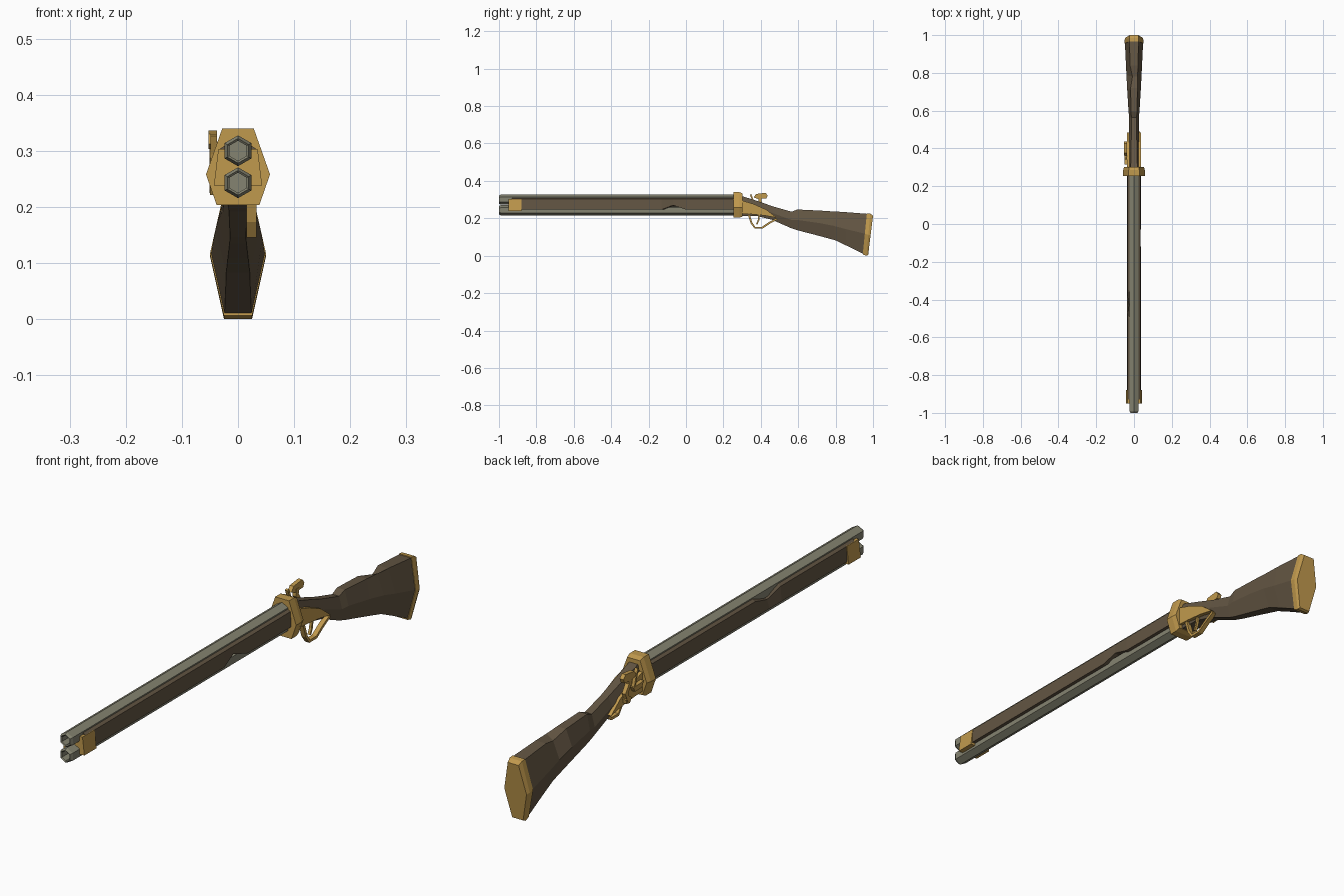
import bpy, bmesh, math
from mathutils import Vector


def material(name, rgb):
    m = bpy.data.materials.new(name)
    m.diffuse_color = (*rgb, 1)
    return m


WOOD = material("dark_wood", (0.125, 0.092, 0.056))
BRASS = material("brass", (0.53, 0.32, 0.075))
STEEL = material("grey_steel", (0.235, 0.23, 0.165))


def finish(name, bm, mat):
    bmesh.ops.recalc_face_normals(bm, faces=bm.faces)
    me = bpy.data.meshes.new(name)
    bm.to_mesh(me)
    bm.free()
    me.materials.append(mat)
    ob = bpy.data.objects.new(name, me)
    bpy.context.collection.objects.link(ob)
    return ob


def loft(name, sections, mat):
    """Skin rings of equal point count, with end caps."""
    bm = bmesh.new()
    rings = [[bm.verts.new(p) for p in s] for s in sections]
    n = len(rings[0])
    for a, b in zip(rings, rings[1:]):
        for i in range(n):
            j = (i + 1) % n
            bm.faces.new((a[i], a[j], b[j], b[i]))
    bm.faces.new(rings[0])
    bm.faces.new(rings[-1])
    return finish(name, bm, mat)


def plate(name, yz, x0, x1, mat):
    """Side profile in (y, z) extruded across x."""
    return loft(name, [[(x, y, z) for y, z in yz] for x in (x0, x1)], mat)


def mirror_ring(half, y):
    """Right-hand (x, z) points from top to bottom, closed by mirroring."""
    return [(x, y, z) for x, z in half] + [(-x, y, z) for x, z in reversed(half)]


# barrels: hexagonal tubes with a recessed bore
def barrel(name, z):
    def ring(r, y):
        return [(r * math.sin(i * math.pi / 3), y, z + r * math.cos(i * math.pi / 3))
                for i in range(6)]
    loft(name, [ring(0.018, -0.96), ring(0.018, -0.997), ring(0.022, -1.0),
                ring(0.0275, -0.99), ring(0.0275, 0.28)], STEEL)


barrel("upper_barrel", 0.30)
barrel("lower_barrel", 0.243)

# forestock with two chips knocked out of its edges
fore = [(0.021, 0.311), (0.034, 0.302), (0.037, 0.247)]
rings = [mirror_ring(fore, y) for y in (-0.93, -0.5, -0.43, -0.35, -0.13, -0.07, 0.0, 0.27)]
rings[2][4] = (-0.027, -0.43, 0.278)
rings[2][5] = (-0.016, -0.43, 0.290)
rings[5][2] = (0.030, -0.07, 0.270)
loft("forestock", rings, WOOD)

# muzzle cap
cap = [(0.035, 0.303), (0.043, 0.238)]
loft("muzzle_cap", [mirror_ring(cap, -0.95), mirror_ring(cap, -0.88)], BRASS)

# breech collar
collar = [(0.028, 0.34), (0.057, 0.258), (0.038, 0.203)]
small = [(x * 0.93, 0.27 + (z - 0.27) * 0.9) for x, z in collar]
loft("breech_collar", [mirror_ring(collar, 0.255), mirror_ring(collar, 0.285),
                       mirror_ring(small, 0.303)], BRASS)


# stock: slanted six-sided sections
def slanted(yt, zt, yb, zb, wt, wm, wb):
    ym, zm = (yt + yb) / 2, (zt + zb) / 2
    return [(wt, yt, zt), (wm, ym, zm), (wb, yb, zb),
            (-wb, yb, zb), (-wm, ym, zm), (-wt, yt, zt)]


stock = [slanted(*s) for s in (
    (0.28, 0.325, 0.28, 0.212, 0.018, 0.033, 0.024),
    (0.38, 0.293, 0.38, 0.212, 0.016, 0.030, 0.020),
    (0.47, 0.262, 0.46, 0.192, 0.014, 0.026, 0.016),
    (0.565, 0.235, 0.565, 0.146, 0.014, 0.026, 0.014),
    (0.595, 0.247, 0.60, 0.135, 0.016, 0.029, 0.015),
    (0.72, 0.241, 0.70, 0.109, 0.018, 0.036, 0.018),
    (0.78, 0.237, 0.797, 0.083, 0.019, 0.040, 0.021),
    (0.84, 0.234, 0.86, 0.053, 0.021, 0.043, 0.022),
    (0.97, 0.224, 0.947, 0.010, 0.024, 0.048, 0.024))]
stock[6][5] = (-0.008, 0.78, 0.218)      # chip in the comb
loft("stock", stock, WOOD)

# butt plate
loft("butt_plate", [slanted(0.967, 0.227, 0.945, 0.006, 0.025, 0.05, 0.025),
                    slanted(0.985, 0.225, 0.965, 0.0, 0.025, 0.05, 0.025),
                    slanted(1.0, 0.215, 0.974, 0.004, 0.022, 0.045, 0.022)], BRASS)

# side plates on both sides of the wrist
side = [(0.29, 0.298), (0.36, 0.277), (0.43, 0.246), (0.485, 0.203),
        (0.42, 0.215), (0.35, 0.222), (0.29, 0.225)]
for label, s in (("right", 1), ("left", -1)):
    plate(label + "_side_plate", side, s * 0.018, s * 0.036, BRASS)


# trigger guard: flat strip swept along a path, offset to the right
def strip(name, path, x0, x1, t, mat):
    pts = [Vector(p) for p in path]
    secs = []
    for i, p in enumerate(pts):
        d = (pts[min(i + 1, len(pts) - 1)] - pts[max(i - 1, 0)]).normalized()
        n = Vector((-d.y, d.x)) * t
        a, b = p + n, p - n
        secs.append([(x0, *a), (x1, *a), (x1, *b), (x0, *b)])
    loft(name, secs, mat)


strip("trigger_guard", [(0.335, 0.222), (0.35, 0.175), (0.368, 0.15), (0.408, 0.15),
                        (0.445, 0.175), (0.487, 0.198)], 0.015, 0.033, 0.005, BRASS)
strip("trigger", [(0.392, 0.22), (0.388, 0.19), (0.378, 0.168)], 0.019, 0.029, 0.004, BRASS)

# lock on the left: hammer, pan and striker
strip("hammer_arm", [(0.40, 0.228), (0.415, 0.262), (0.395, 0.29), (0.398, 0.315)],
      -0.051, -0.036, 0.008, BRASS)
plate("hammer_head", [(0.362, 0.312), (0.375, 0.330), (0.425, 0.336), (0.437, 0.322),
                      (0.43, 0.306), (0.385, 0.303)], -0.053, -0.037, BRASS)
strip("striker", [(0.365, 0.265), (0.358, 0.295), (0.345, 0.328)], -0.049, -0.037, 0.004, BRASS)
plate("priming_pan", [(0.315, 0.272), (0.375, 0.268), (0.365, 0.25), (0.325, 0.252)],
      -0.05, -0.034, BRASS)
plate("hammer_pivot", [(0.385, 0.238), (0.4, 0.248), (0.418, 0.24), (0.415, 0.224),
                       (0.395, 0.221)], -0.05, -0.034, BRASS)
